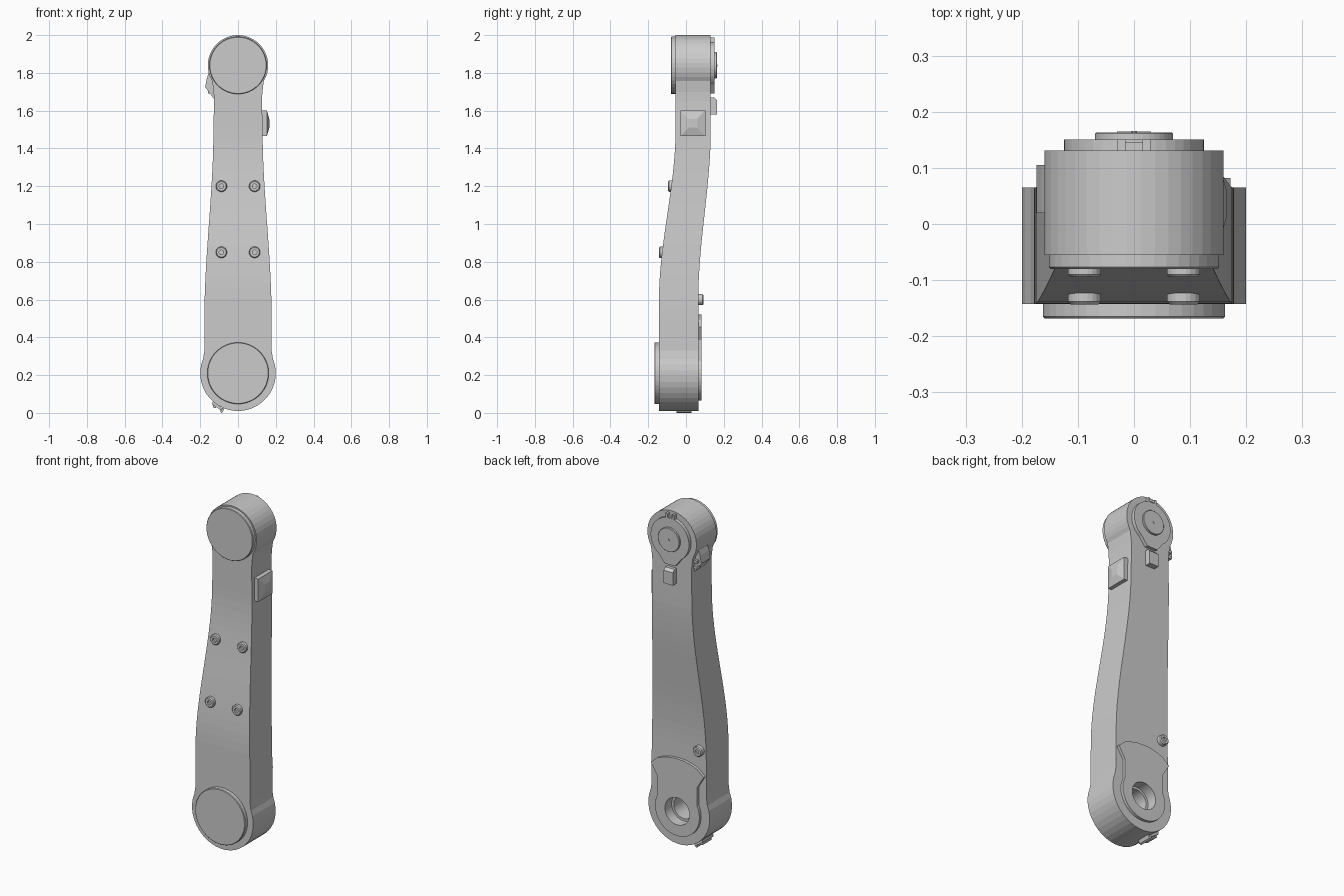
import bpy, bmesh
from math import sin, cos, radians, pi, sqrt
from mathutils import Vector

if "Cube" in bpy.data.objects:
    bpy.data.objects.remove(bpy.data.objects["Cube"])

ZL, ZU = 0.21, 1.84          # lower and upper joint heights
SIDES = 40


def finish(name, bm):
    bmesh.ops.remove_doubles(bm, verts=bm.verts, dist=1e-5)
    bmesh.ops.recalc_face_normals(bm, faces=bm.faces)
    me = bpy.data.meshes.new(name)
    bm.to_mesh(me)
    bm.free()
    ob = bpy.data.objects.new(name, me)
    bpy.context.collection.objects.link(ob)
    return ob


def loft(name, rings):
    """Skin closed rings of equal length and cap both ends."""
    bm = bmesh.new()
    vs = [[bm.verts.new(p) for p in r] for r in rings]
    n = len(rings[0])
    for a, b in zip(vs, vs[1:]):
        for i in range(n):
            j = (i + 1) % n
            bm.faces.new((a[i], a[j], b[j], b[i]))
    bm.faces.new(vs[0])
    bm.faces.new(vs[-1])
    return finish(name, bm)


def prism(name, pts, y0, y1):
    return loft(name, [[(x, y, z) for x, z in pts] for y in (y0, y1)])


def turned(name, x, z, profile, n=SIDES):
    """Round part about a y axis; profile is (radius, y)."""
    return loft(name, [[(x + r * cos(2 * pi * (i + .5) / n), y, z + r * sin(2 * pi * (i + .5) / n))
                        for i in range(n)] for r, y in profile])


def box(name, lo, hi):
    return prism(name, [(lo[0], lo[2]), (hi[0], lo[2]), (hi[0], hi[2]), (lo[0], hi[2])], lo[1], hi[1])


def blend(z, a, b):
    t = min(1, max(0, (z - a) / (b - a)))
    return t * t * (3 - 2 * t)


def front(z):
    return -0.143 + 0.088 * blend(z, 0.6, 1.5)


def back(z):
    return 0.065 + 0.066 * blend(z, 0.6, 1.5)


def cut(ob, cutter):
    m = ob.modifiers.new("bore", 'BOOLEAN')
    m.operation, m.object, m.solver = 'DIFFERENCE', cutter, 'EXACT'


# arm with both round joint housings, as rows of (z, half width)
rows = [(ZL + 0.2 * sin(radians(a)), 0.2 * cos(radians(a)))
        for a in [-85.5 + 9 * i for i in range(13)]]
rows.append((0.33, 0.178))
for i in range(19):
    z = 0.5 + i * 1.0 / 18
    rows.append((z, 0.178 - 0.048 * blend(z, 0.5, 1.5)))
rows += [(1.65, 0.127), (1.70, 0.129)]
rows += [(ZU + 0.16 * sin(radians(a)), 0.16 * cos(radians(a)))
         for a in [-31.5 + 9 * i for i in range(14)]]
arm = loft("arm", [[(-w, front(z), z), (w, front(z), z), (w, back(z), z), (-w, back(z), z)]
                   for z, w in rows])

# front joint caps
turned("lower_front_cap", 0, ZL, [(0.163, -0.142), (0.163, -0.165), (0.160, -0.168)])
turned("upper_front_cap", 0, ZU, [(0.152, -0.053), (0.152, -0.077), (0.149, -0.080)])

# lower back cover: round plate, neck and arched top
half = [(0.145 * cos(radians(a)), ZL + 0.145 * sin(radians(a))) for a in range(-90, 28, 9)]
half += [(0.130, 0.30), (0.130, 0.385), (0.172, 0.455)]
half += [(x, ZL + sqrt(0.31 ** 2 - x * x)) for x in (0.13, 0.09, 0.045, 0)]
cover = prism("lower_back_cover", half + [(-x, z) for x, z in half[-2:0:-1]], 0.060, 0.082)

# stepped bore open at the back
bore = turned("bore_cutter", 0, ZL, [(0.066, -0.12), (0.066, 0.02), (0.08, 0.02), (0.08, 0.2)])
bore.hide_render = True
bore.hide_set(True)
cut(arm, bore)
cut(cover, bore)

# upper back cover: disc with a short tail, then hub
tear = [(0.125 * cos(radians(a)), ZU + 0.125 * sin(radians(a))) for a in range(-54, 235, 9)]
prism("upper_back_cover", tear + [(-0.035, 1.69), (0.035, 1.69)], 0.125, 0.151)
turned("upper_hub", 0, ZU, [(0.07, 0.148), (0.07, 0.161), (0.068, 0.163)])
turned("hub_pin", 0, ZU, [(0.006, 0.16), (0.006, 0.166)], 8)
for s in (-1, 1):
    x = s * 0.022
    box("top_clip", (x - 0.007, 0.12, 1.95), (x + 0.007, 0.151, 1.988))
box("top_clip_bar", (-0.015, 0.12, 1.955), (0.015, 0.145, 1.972))

# bolts: four on the front, one on the back
def bolt(name, x, z, y, d):
    turned(name, x, z, [(0.03, y - d * 0.015), (0.03, y + d * 0.012), (0.025, y + d * 0.017),
                        (0.012, y + d * 0.017), (0.012, y + d * 0.006), (0.004, y + d * 0.006)], 20)


for z in (0.85, 1.2):
    for x in (-0.088, 0.088):
        bolt("front_bolt", x, z, front(z), -1)
bolt("back_bolt", -0.135, 0.6, back(0.6) + 0.01, 1)

# side pad with a pyramid face
def pad_ring(x, y0, y1, z0, z1):
    return [(x, y0, z0), (x, y1, z0), (x, y1, z1), (x, y0, z1)]


loft("side_pad", [pad_ring(0.12, -0.03, 0.102, 1.465, 1.6), pad_ring(0.153, -0.03, 0.102, 1.465, 1.6),
                  pad_ring(0.166, 0.015, 0.057, 1.51, 1.555)])

# back catch with a sloped top
catch = [(0.12, 1.58), (0.165, 1.58), (0.165, 1.655), (0.150, 1.67), (0.12, 1.67)]
loft("back_catch", [[(x, y, z) for y, z in catch] for x in (-0.03, 0.03)])

# side wedge under the upper housing, with small clip teeth
prism("side_wedge", [(-0.152, 1.81), (-0.165, 1.77), (-0.174, 1.725), (-0.122, 1.655), (-0.11, 1.75)],
      0.02, 0.105)
for z in (1.70, 1.735):
    box("side_clip", (-0.158, 0.09, z - 0.008), (-0.135, 0.122, z + 0.008))

# small clip under the lower housing
prism("bottom_clip_base", [(-0.135, 0.062), (-0.082, 0.024), (-0.086, 0.012), (-0.137, 0.045)], -0.06, 0.04)
prism("bottom_clip_tooth", [(-0.13, 0.06), (-0.11, 0.045), (-0.117, 0.025), (-0.132, 0.028)], -0.05, 0.03)
prism("bottom_clip_tooth", [(-0.10, 0.03), (-0.072, 0.024), (-0.08, 0.005), (-0.09, 0.0)], -0.05, 0.03)
